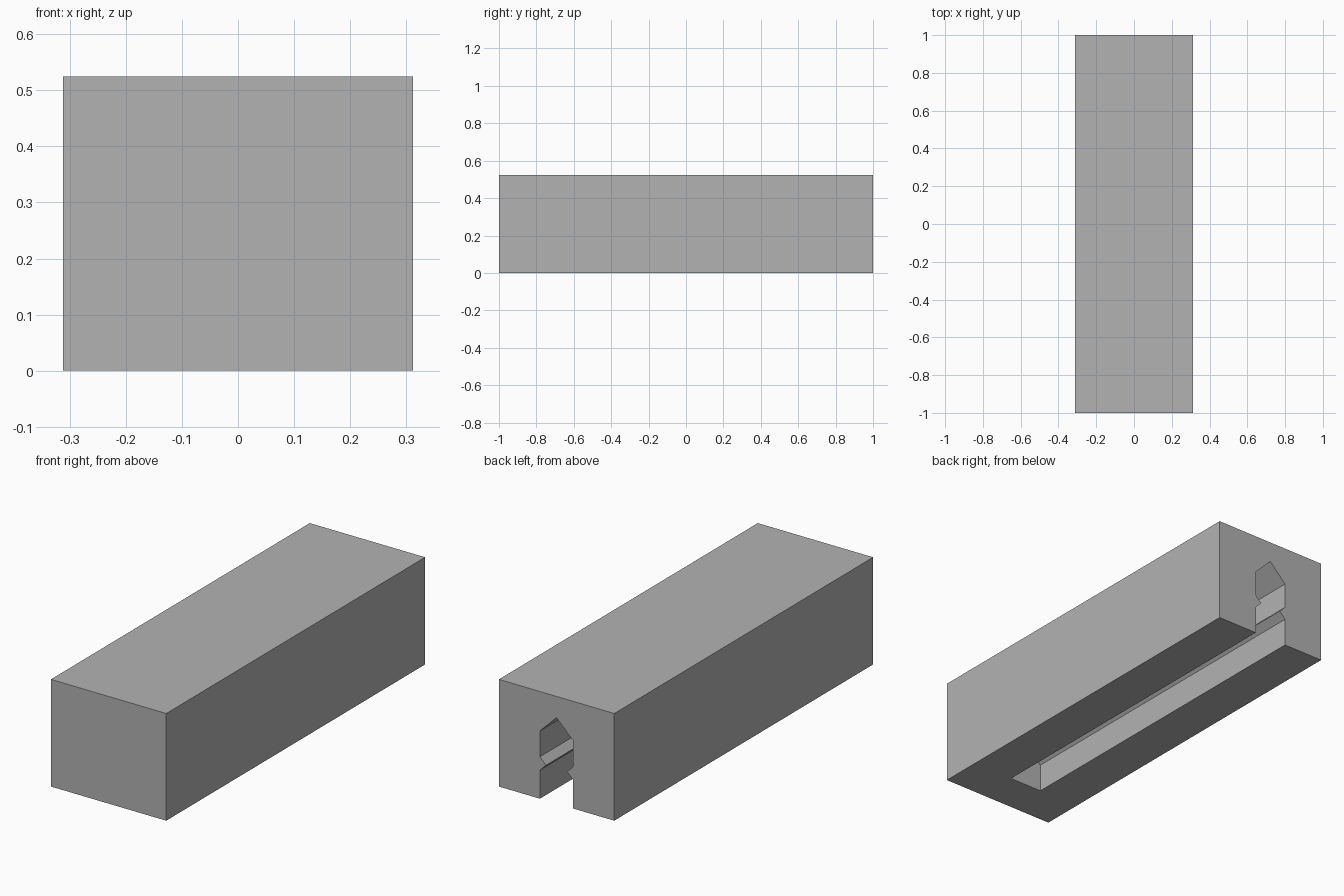
import bpy
import bmesh

WIDTH, LENGTH, HEIGHT = 0.624, 2.0, 0.524
SLOT_END = -0.794      # closed front end of the slot
OVERSHOOT = 0.1        # cutter passes through the open sides

if "Cube" in bpy.data.objects:
    bpy.data.objects.remove(bpy.data.objects["Cube"], do_unlink=True)

grey = bpy.data.materials.new("plain grey")
grey.use_nodes = True
colour = (0.448, 0.448, 0.448, 1)
grey.diffuse_color = colour
grey.node_tree.nodes["Principled BSDF"].inputs["Base Color"].default_value = colour


def extruded(name, profile, y0, y1):
    """Solid made by sweeping an (x, z) outline along y."""
    bm = bmesh.new()
    face = bm.faces.new([bm.verts.new((x, y0, z)) for x, z in profile])
    swept = bmesh.ops.extrude_face_region(bm, geom=[face])["geom"]
    verts = [g for g in swept if isinstance(g, bmesh.types.BMVert)]
    bmesh.ops.translate(bm, verts=verts, vec=(0, y1 - y0, 0))
    bmesh.ops.recalc_face_normals(bm, faces=bm.faces)
    mesh = bpy.data.meshes.new(name)
    bm.to_mesh(mesh)
    bm.free()
    mesh.materials.append(grey)
    obj = bpy.data.objects.new(name, mesh)
    bpy.context.collection.objects.link(obj)
    return obj


# Rectangular block
w = WIDTH / 2
block = extruded("block", [(-w, 0), (w, 0), (w, HEIGHT), (-w, HEIGHT)],
                 -LENGTH / 2, LENGTH / 2)

# Peaked slot with a pointed rib on each wall, mirrored about the centre
half = [(0.09, -OVERSHOOT), (0.09, 0.139), (0.057, 0.172), (0.09, 0.205), (0.09, 0.331)]
outline = half + [(0, 0.42)] + [(-x, z) for x, z in reversed(half)]
cutter = extruded("slot_cutter", outline, SLOT_END, LENGTH / 2 + OVERSHOOT)
cutter.hide_render = True

# Cut the slot and bake the result
cut = block.modifiers.new("slot", 'BOOLEAN')
cut.operation = 'DIFFERENCE'
cut.solver = 'EXACT'
cut.object = cutter
bpy.context.view_layer.objects.active = block
bpy.ops.object.modifier_apply(modifier=cut.name)
bpy.data.objects.remove(cutter, do_unlink=True)
